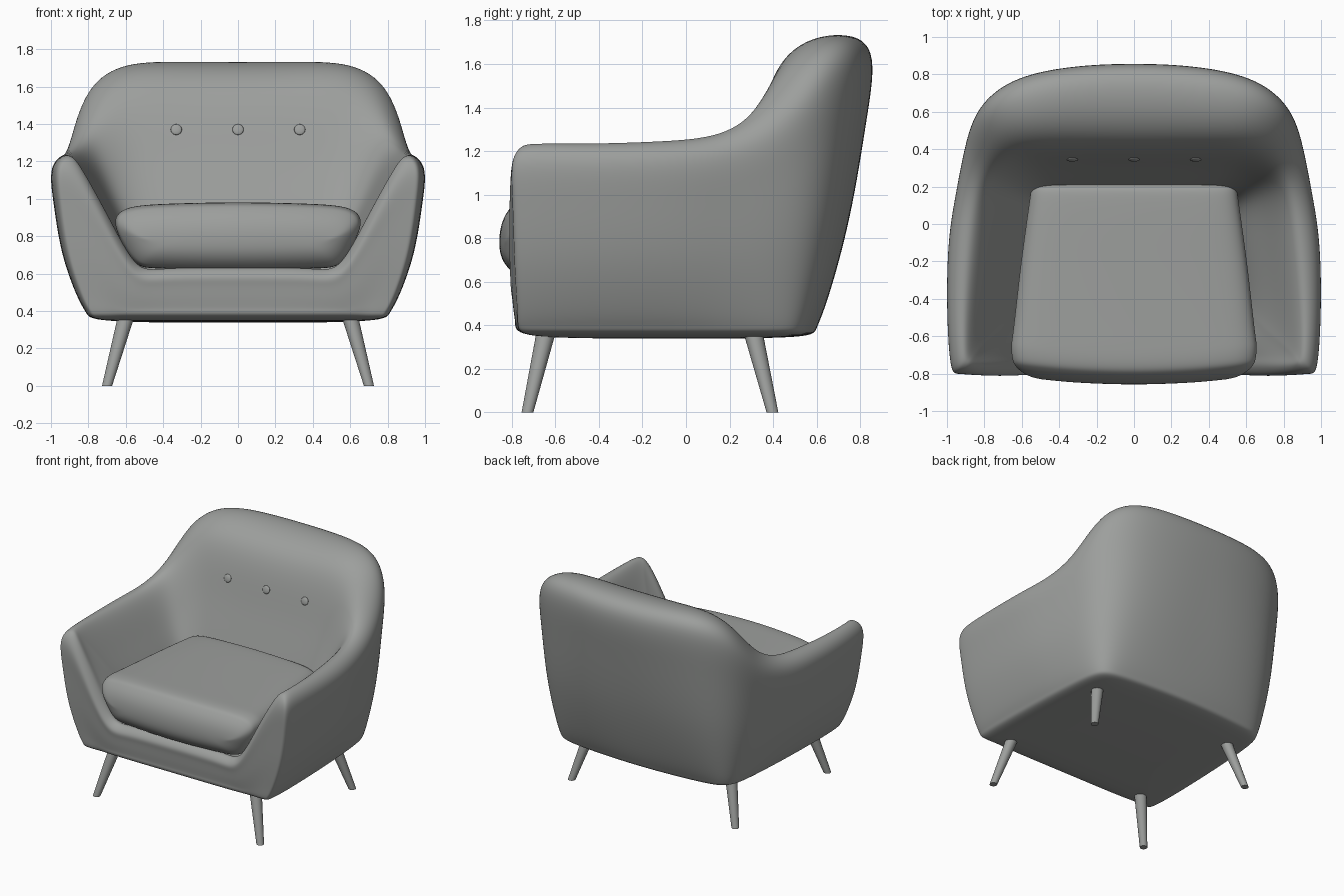
import bpy, bmesh
from math import sqrt
from mathutils import Vector

if "Cube" in bpy.data.objects:
    bpy.data.objects.remove(bpy.data.objects["Cube"])

grey = bpy.data.materials.new("dark_grey")
grey.diffuse_color = (.335, .345, .335, 1)
grey.use_nodes = True
grey.node_tree.nodes["Principled BSDF"].inputs["Base Color"].default_value = grey.diffuse_color


def fit(grid):
    # push the cage out so the subdivided surface passes near the given points
    n, m = len(grid), len(grid[0])
    P = [[v.copy() for v in row] for row in grid]
    for _ in range(2):
        H = [[(4 * r[j] + r[j - 1] + r[(j + 1) % m]) / 6 for j in range(m)] for r in P]
        for i in range(n):
            for j in range(m):
                a, b = (H[i - 1][j], H[i + 1][j]) if 0 < i < n - 1 else (H[i][j], H[i][j])
                P[i][j] = P[i][j] + 0.75 * (grid[i][j] - (4 * H[i][j] + a + b) / 6)
    return P


def loft(name, grid, levels=3):
    # closed rings of points skinned, capped with strips and subdivided
    bm = bmesh.new()
    rows = [[bm.verts.new(v) for v in row] for row in fit(grid)]
    m = len(rows[0])
    for a, b in zip(rows, rows[1:]):
        for j in range(m):
            k = (j + 1) % m
            bm.faces.new((a[j], a[k], b[k], b[j]))
    s = m // 4
    for r in (rows[0], rows[-1]):
        for i in range(m // 2):
            ids = [(s - i) % m, (s - i - 1) % m, (s + i + 1) % m, (s + i) % m]
            bm.faces.new([r[k] for k in dict.fromkeys(ids)])
    ob = finish(name, bm)
    mod = ob.modifiers.new("smooth", 'SUBSURF')
    mod.levels = mod.render_levels = levels
    return ob


def finish(name, bm):
    bmesh.ops.recalc_face_normals(bm, faces=bm.faces)
    me = bpy.data.meshes.new(name)
    bm.to_mesh(me)
    bm.free()
    me.materials.append(grey)
    for p in me.polygons:
        p.use_smooth = True
    ob = bpy.data.objects.new(name, me)
    bpy.context.collection.objects.link(ob)
    return ob


# Upholstered shell: stations from front centre round the side to back centre
# (bottom xy, outer upper xy, crest z, inner upper xy, inner floor xy)
stations = [
    (0, -.78, 0, -.80, .635, 0, -.70, 0, -.5),
    (.42, -.78, .38, -.80, .635, .38, -.70, .3, -.5),
    (.58, -.775, .55, -.803, .65, .53, -.70, .45, -.52),
    (.66, -.77, .70, -.81, .89, .67, -.71, .52, -.5),
    (.72, -.77, .85, -.805, 1.16, .82, -.71, .53, -.45),
    (.77, -.765, .94, -.795, 1.22, .85, -.69, .53, -.4),
    (.80, -.73, .98, -.75, 1.233, .86, -.62, .53, -.33),
    (.81, -.5, .998, -.45, 1.233, .85, -.42, .52, -.22),
    (.80, -.1, .99, -.1, 1.245, .82, -.1, .5, -.08),
    (.785, .15, .95, .16, 1.275, .79, .12, .49, .02),
    (.76, .40, .90, .41, 1.38, .75, .26, .46, .08),
    (.70, .52, .82, .62, 1.60, .66, .38, .38, .1),
    (.56, .565, .62, .775, 1.715, .52, .43, .28, .1),
    (.3, .59, .3, .84, 1.73, .28, .44, .15, .1),
    (0, .6, 0, .853, 1.73, 0, .44, 0, .1),
]


def section(s):
    bx, by, wx, wy, cz, ix, iy, fx, fy = s
    d = max(.03, .05 + .12 * (cz - 1.24))
    bot, out = Vector((bx, by, .395)), Vector((wx, wy, cz - min(d * 1.5, .08)))
    inn, flo = Vector((ix, iy, cz - d)), Vector((fx, fy, .6))
    pts = [Vector((bx * .5, by * .5, .338)), Vector((bx * .92, by * .92, .352))]
    for t, f in ((0, 0), (.1, .2 + .05 * wx), (.4, .6 + .09 * wx), (.75, .89 + .03 * wx), (1, 1)):
        p = bot.lerp(out, f)
        p.z = bot.z + t * (out.z - bot.z)
        pts.append(p)
    crest = out.lerp(inn, .38 if cz > 1.5 else .5)
    crest.z = cz
    pts.append(crest)
    pts += [inn.lerp(flo, t) for t in (0, .35, .7, 1)]
    pts.append(Vector((fx * .5, -.2 + (fy + .2) * .5, .6)))
    return pts


half = [section(s) for s in stations]
ring = half + [[Vector((-p.x, p.y, p.z)) for p in s] for s in half[-2:0:-1]]
shell = loft("chair_shell", [list(r) for r in zip(*ring)])

# Seat cushion: half outline swept from the rounded nose to the back
outline = [(0, .98), (.3, .975), (.5, .965), (.61, .94), (.66, .87), (.60, .73),
           (.53, .645), (.4, .628), (0, .622)]
outline += [(-x, z) for x, z in outline[-2:0:-1]]
nose = [(-.86 + .13 * (1 - sqrt(1 - sz * sz)), sx, sz) for sx, sz in
        ((.78, .15), (.86, .42), (.925, .66), (.97, .84), (.99, .95))]
rows = []
for y, sx, sz in nose + [(-.7, 1, 1), (-.55, .98, 1), (-.2, .92, 1), (.12, .85, 1),
                         (.2, .82, .9), (.22, .7, .5)]:
    bow = .05 if y < -.6 else 0
    rows.append([Vector((x * sx, y + bow * (x * sx / .66) ** 2, .775 + (z - .775) * sz))
                 for x, z in outline])
loft("seat_cushion", rows)

# Back buttons, set into the backrest surface
bpy.context.view_layer.update()
ev = shell.evaluated_get(bpy.context.evaluated_depsgraph_get())
for i, x in enumerate((-.33, 0, .33)):
    hit, loc, nor, _ = ev.ray_cast(Vector((x, -2, 1.37)), Vector((0, 1, 0)))
    if not hit:
        loc, nor = Vector((x, .36, 1.37)), Vector((0, -1, .3))
    bm = bmesh.new()
    bmesh.ops.create_uvsphere(bm, u_segments=20, v_segments=10, radius=.03)
    bmesh.ops.scale(bm, vec=(1, 1, .3), verts=bm.verts)
    button = finish(f"back_button_{i + 1}", bm)
    button.location = loc
    button.rotation_euler = nor.to_track_quat('Z', 'Y').to_euler()


# Splayed tapered legs, cut level at the floor
def leg(name, top, foot):
    bm = bmesh.new()
    h = top[2]
    bmesh.ops.create_cone(bm, cap_ends=True, segments=24, radius1=.027, radius2=.046, depth=h)
    for v in bm.verts:
        t = v.co.z / h + .5
        v.co += Vector((foot[0] + t * (top[0] - foot[0]), foot[1] + t * (top[1] - foot[1]), h / 2))
    ob = finish(name, bm)
    bpy.context.view_layer.objects.active = ob
    bpy.ops.object.select_all(action='DESELECT')
    ob.select_set(True)
    bpy.ops.object.shade_smooth_by_angle()


for side, s in (("left", -1), ("right", 1)):
    leg(f"front_leg_{side}", (s * .59, -.635, .4), (s * .7, -.728))
    leg(f"back_leg_{side}", (s * .59, .3, .4), (s * .7, .397))
